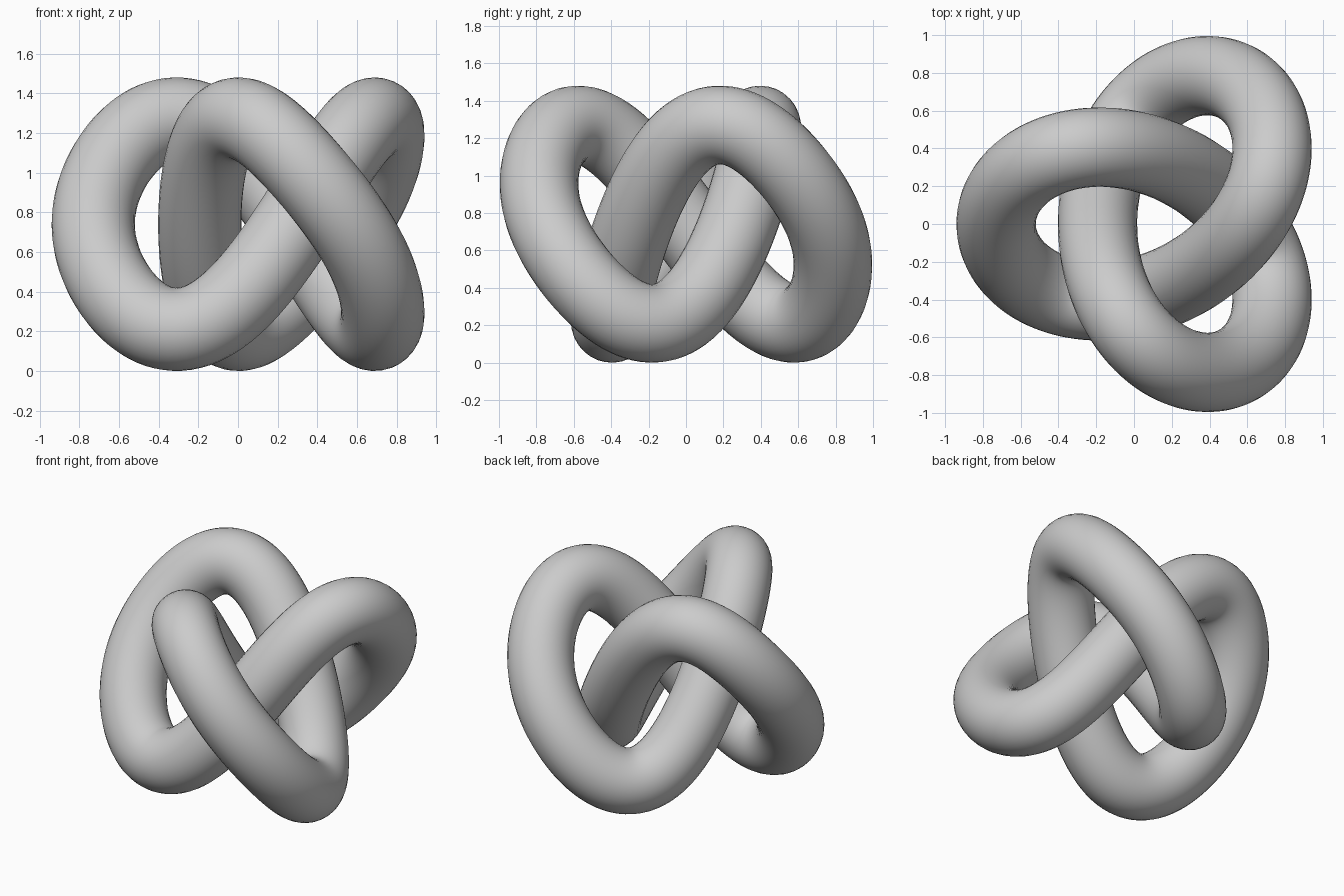
import bpy
from math import sin, cos, pi

if "Cube" in bpy.data.objects:
    bpy.data.objects.remove(bpy.data.objects["Cube"])

# Knot path: two rotating arms give three lobes, the height weaves over and under
ARM, SWING = 0.5885, 0.2685      # large and small arm of the plan curve
RISE, SKEW = 0.516, 0.122        # weave height and its second harmonic
TUBE = 0.21
CENTRE_X, CENTRE_Z = 0.127, 0.74
STEPS = 288


def knot_point(t):
    x = CENTRE_X - (ARM * cos(2 * t) + SWING * cos(t))
    y = -(ARM * sin(2 * t) - SWING * sin(t))
    z = CENTRE_Z - RISE * (sin(3 * t) - SKEW * sin(6 * t))
    return (x, y, z, 1.0)


# Closed round tube swept along the path
curve = bpy.data.curves.new("trefoil_knot", 'CURVE')
curve.dimensions = '3D'
curve.bevel_depth = TUBE
curve.bevel_resolution = 14
spline = curve.splines.new('POLY')
spline.points.add(STEPS - 1)
for i, p in enumerate(spline.points):
    p.co = knot_point(2 * pi * i / STEPS)
spline.use_cyclic_u = True
spline.use_smooth = True

knot = bpy.data.objects.new("trefoil_knot", curve)
bpy.context.collection.objects.link(knot)
bpy.context.view_layer.objects.active = knot
knot.select_set(True)
bpy.ops.object.convert(target='MESH')
bpy.ops.object.shade_smooth()
